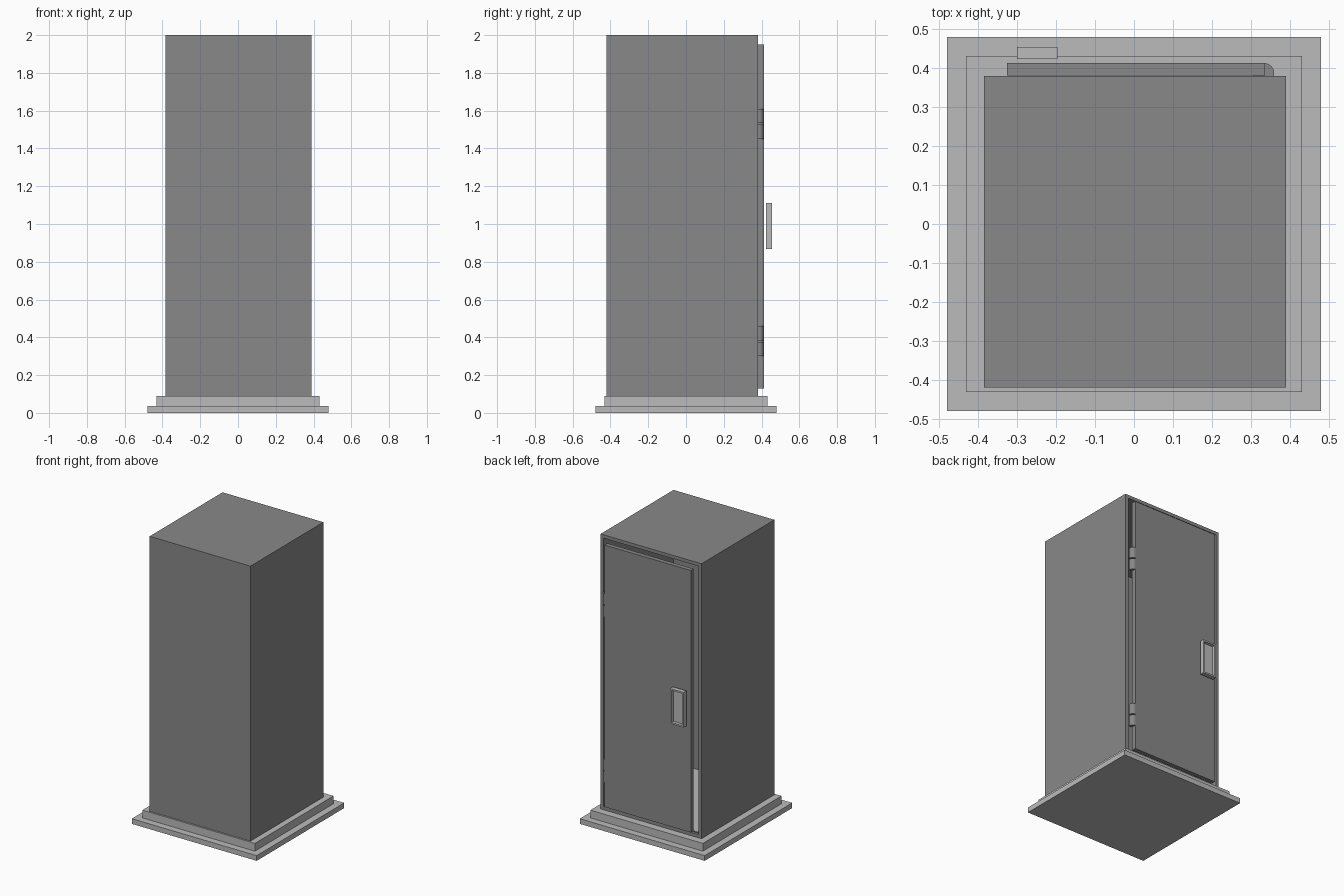
import bpy, bmesh, math

if "Cube" in bpy.data.objects:
    bpy.data.objects.remove(bpy.data.objects["Cube"])


def material(name, v):
    m = bpy.data.materials.new(name)
    m.diffuse_color = (v, v, v, 1)
    m.use_nodes = True
    m.node_tree.nodes["Principled BSDF"].inputs["Base Color"].default_value = m.diffuse_color
    return m


dark = material("dark_metal", 0.25)
light = material("light_metal", 0.5)


def finish(name, bm, mat):
    bmesh.ops.recalc_face_normals(bm, faces=bm.faces)
    me = bpy.data.meshes.new(name)
    bm.to_mesh(me)
    bm.free()
    ob = bpy.data.objects.new(name, me)
    me.materials.append(mat)
    bpy.context.collection.objects.link(ob)
    return ob


def box(name, x, y, z, mat, rim=0, depth=0):
    """Box from ranges; rim and depth hollow it out from its +y face."""
    bm = bmesh.new()
    bmesh.ops.create_cube(bm, size=1)
    for v in bm.verts:
        v.co = [r[0] + (c + 0.5) * (r[1] - r[0]) for c, r in zip(v.co, (x, y, z))]
    if rim:
        bm.normal_update()
        face = max(bm.faces, key=lambda f: f.calc_center_median().y)
        bmesh.ops.inset_region(bm, faces=[face], thickness=rim)
        inner = bmesh.ops.extrude_discrete_faces(bm, faces=[face])["faces"][0]
        bmesh.ops.translate(bm, verts=inner.verts, vec=(0, -depth, 0))
    return finish(name, bm, mat)


def hinge_leaf(name, z0, z1):
    """Flat leaf with a quarter-round outer corner."""
    cx, cy, r = 0.335, 0.388, 0.025
    pts = [(0.307, 0.378), (0.36, 0.378)]
    pts += [(cx + r * math.cos(a), cy + r * math.sin(a))
            for a in (math.pi / 2 * i / 6 for i in range(7))]
    pts.append((0.307, 0.413))
    bm = bmesh.new()
    face = bm.faces.new([bm.verts.new((px, py, z0)) for px, py in pts])
    top = bmesh.ops.extrude_face_region(bm, geom=[face])["geom"]
    bmesh.ops.translate(bm, vec=(0, 0, z1 - z0),
                        verts=[g for g in top if isinstance(g, bmesh.types.BMVert)])
    # extrude_face_region keeps the start face as the lower cap when absent
    bm.edges.ensure_lookup_table()
    holes = [e for e in bm.edges if e.is_boundary]
    if holes:
        bmesh.ops.holes_fill(bm, edges=holes)
    return finish(name, bm, dark)


# Stepped plinth
box("plinth_plate", (-0.48, 0.48), (-0.48, 0.48), (0, 0.036), light)
box("plinth_step", (-0.432, 0.432), (-0.432, 0.432), (0.036, 0.09), light)

# Hollow cabinet, open at the back, with its floor panel
box("cabinet_shell", (-0.385, 0.39), (-0.42, 0.38), (0.09, 2.0), dark, 0.033, 0.767)
box("cabinet_floor", (-0.352, 0.357), (-0.387, 0.375), (0.12, 0.126), light)

# Door standing just proud of the opening
box("door", (-0.326, 0.336), (0.382, 0.413), (0.13, 1.95), dark)

# Hinges, each in two leaves
for label, mid in (("lower", 0.38), ("upper", 1.53)):
    hinge_leaf(label + "_hinge_bottom", mid - 0.08, mid - 0.004)
    hinge_leaf(label + "_hinge_top", mid + 0.004, mid + 0.08)

# Recessed pull handle
box("door_handle", (-0.30, -0.196), (0.424, 0.455), (0.868, 1.112), light, 0.015, 0.022)
